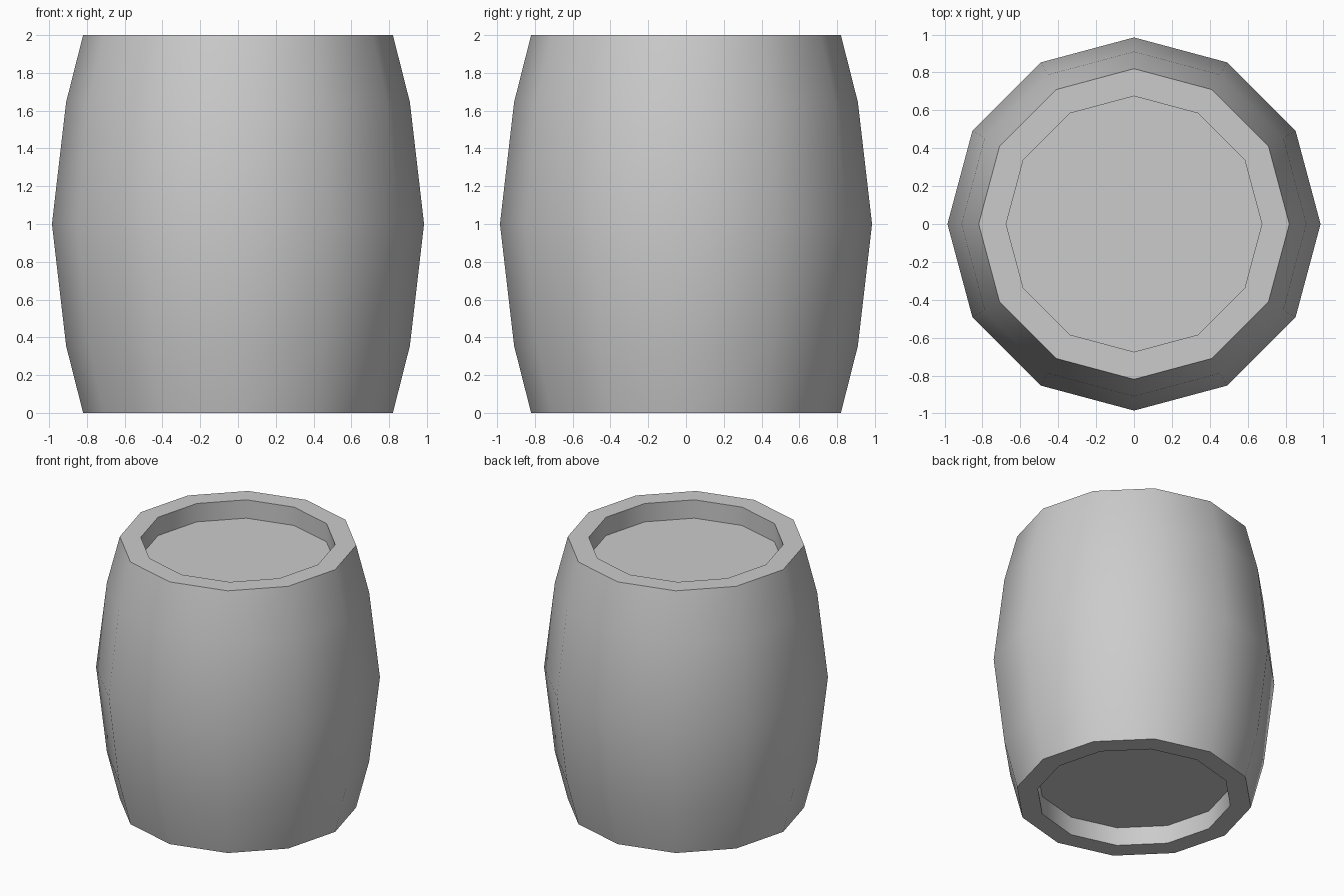
import bpy, bmesh
from math import sin, cos, pi, radians

if "Cube" in bpy.data.objects:
    bpy.data.objects.remove(bpy.data.objects["Cube"])

SIDES = 12
DEPTH = 0.14

# (radius, height) from the recessed bottom head, up the staves, to the recessed top head
half = [(0.675, DEPTH), (0.675, 0.0), (0.82, 0.0), (0.91, 0.355)]
profile = half + [(0.985, 1.0)] + [(r, 2.0 - z) for r, z in reversed(half)]

# Revolve the profile into rings of twelve points
bm = bmesh.new()
rings = [[bm.verts.new((r * cos(2 * pi * i / SIDES), r * sin(2 * pi * i / SIDES), z))
          for i in range(SIDES)] for r, z in profile]
for a, b in zip(rings, rings[1:]):
    for i in range(SIDES):
        j = (i + 1) % SIDES
        bm.faces.new((a[i], a[j], b[j], b[i]))

# Flat recessed heads
bm.faces.new(rings[0][::-1])
bm.faces.new(rings[-1])
bmesh.ops.recalc_face_normals(bm, faces=bm.faces)

mesh = bpy.data.meshes.new("barrel")
bm.to_mesh(mesh)
bm.free()
barrel = bpy.data.objects.new("barrel", mesh)
bpy.context.collection.objects.link(barrel)

# Smooth staves, sharp rims
bpy.context.view_layer.objects.active = barrel
barrel.select_set(True)
bpy.ops.object.shade_smooth_by_angle(angle=radians(40))
